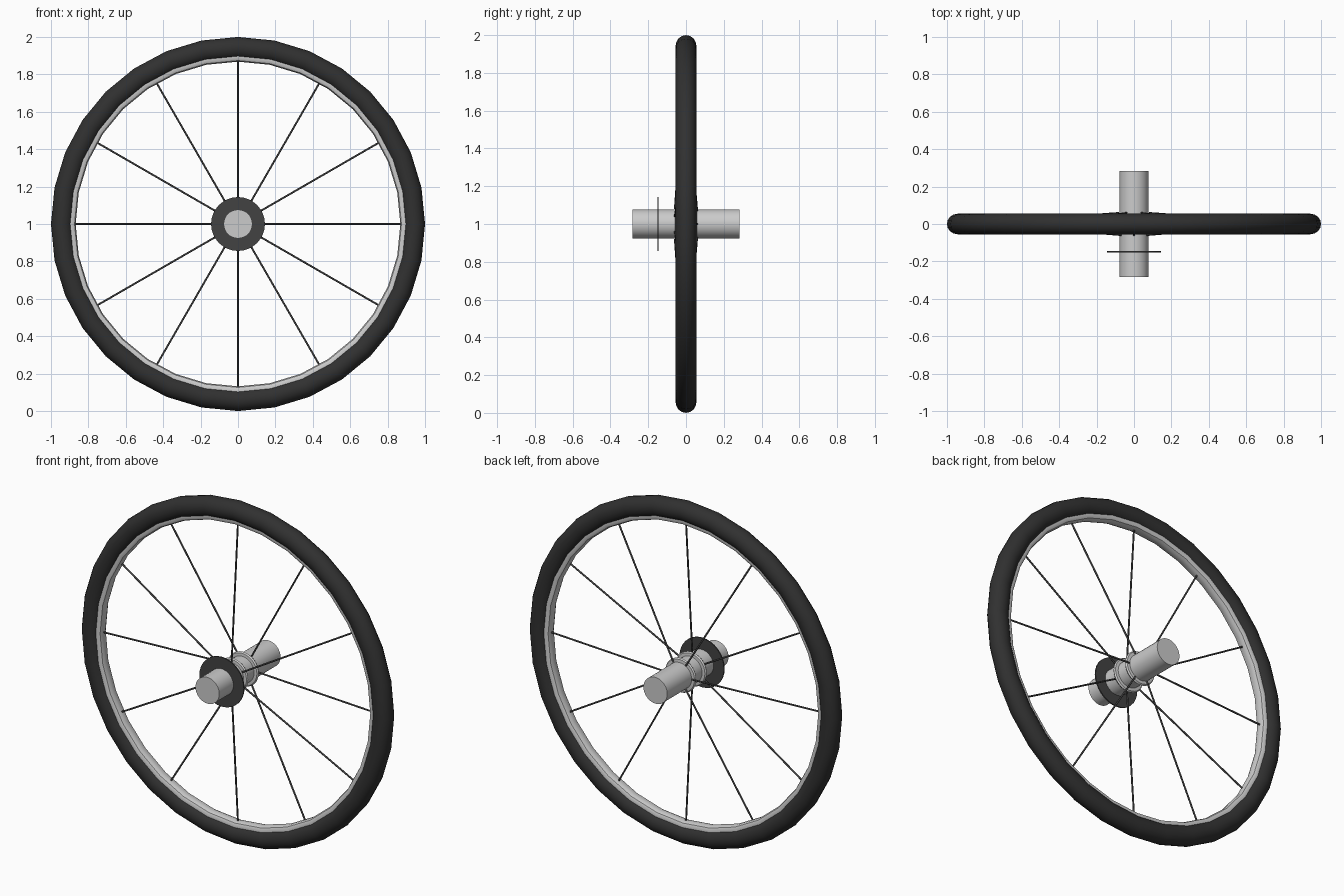
import bpy, bmesh
from math import sin, cos, pi, radians
from mathutils import Vector

if "Cube" in bpy.data.objects:
    bpy.data.objects.remove(bpy.data.objects["Cube"])

CENTRE = Vector((0, 0, 1))


def material(name, v):
    m = bpy.data.materials.new(name)
    m.diffuse_color = (v, v, v, 1)
    m.use_nodes = True
    m.node_tree.nodes["Principled BSDF"].inputs["Base Color"].default_value = m.diffuse_color
    return m


def finish(bm, name, mat=None, angle=40):
    bmesh.ops.recalc_face_normals(bm, faces=bm.faces)
    me = bpy.data.meshes.new(name)
    bm.to_mesh(me)
    bm.free()
    ob = bpy.data.objects.new(name, me)
    bpy.context.collection.objects.link(ob)
    ob.location = CENTRE
    if mat:
        me.materials.append(mat)
    bpy.ops.object.select_all(action='DESELECT')
    ob.select_set(True)
    bpy.context.view_layer.objects.active = ob
    bpy.ops.object.shade_smooth_by_angle(angle=radians(angle))
    return ob


def lathe(name, profile, sides=32, mat=None, closed=True):
    """Spin (radius, y) points around the y axis; open profiles get end caps."""
    bm = bmesh.new()
    rings = [[bm.verts.new((r * cos(2 * pi * i / sides), y, r * sin(2 * pi * i / sides)))
              for i in range(sides)] for r, y in profile]
    n = len(rings)
    for k in range(n if closed else n - 1):
        a, b = rings[k], rings[(k + 1) % n]
        for i in range(sides):
            j = (i + 1) % sides
            bm.faces.new((a[i], a[j], b[j], b[i]))
    if not closed:
        bm.faces.new(rings[0])
        bm.faces.new(rings[-1])
    return finish(bm, name, mat)


rubber = material("rubber", 0.03)
dark_metal = material("dark_metal", 0.055)

# tyre: rounded ring
lathe("tyre", [(0.9425 + 0.0575 * cos(t * pi / 8), 0.055 * sin(t * pi / 8))
               for t in range(16)], mat=rubber)

# rim: shallow curved band inside the tyre
half = [(0.868, 0.012), (0.874, 0.026), (0.890, 0.034), (0.91, 0.03)]
lathe("rim", half + [(r, -y) for r, y in reversed(half)])

# axle through the wheel
lathe("axle", [(0.077, -0.283), (0.077, 0.283)], closed=False)

# hub flanges that hold the spokes
for label, s in (("front", -1), ("back", 1)):
    lathe(label + "_hub_flange", [(0.07, s * 0.038), (0.094, s * 0.04), (0.1, s * 0.048),
                                  (0.094, s * 0.056), (0.07, s * 0.058)])

# brake disc in front of the hub
lathe("disc", [(0.07, -0.152), (0.144, -0.152), (0.144, -0.145), (0.07, -0.145)],
      mat=dark_metal)

# twelve spokes, alternating between the flanges
bm = bmesh.new()
for i in range(12):
    a = i * pi / 6
    out = Vector((cos(a), 0, sin(a)))
    p = out * 0.08 + Vector((0, 0.059 if i % 2 == 0 else -0.059, 0))
    q = out * 0.88
    d = q - p
    rot = d.to_track_quat('Z', 'Y').to_matrix().to_4x4()
    rot.translation = (p + q) / 2
    bmesh.ops.create_cone(bm, cap_ends=True, segments=8, radius1=0.005, radius2=0.005,
                          depth=d.length, matrix=rot)
finish(bm, "spokes", dark_metal, 50)
